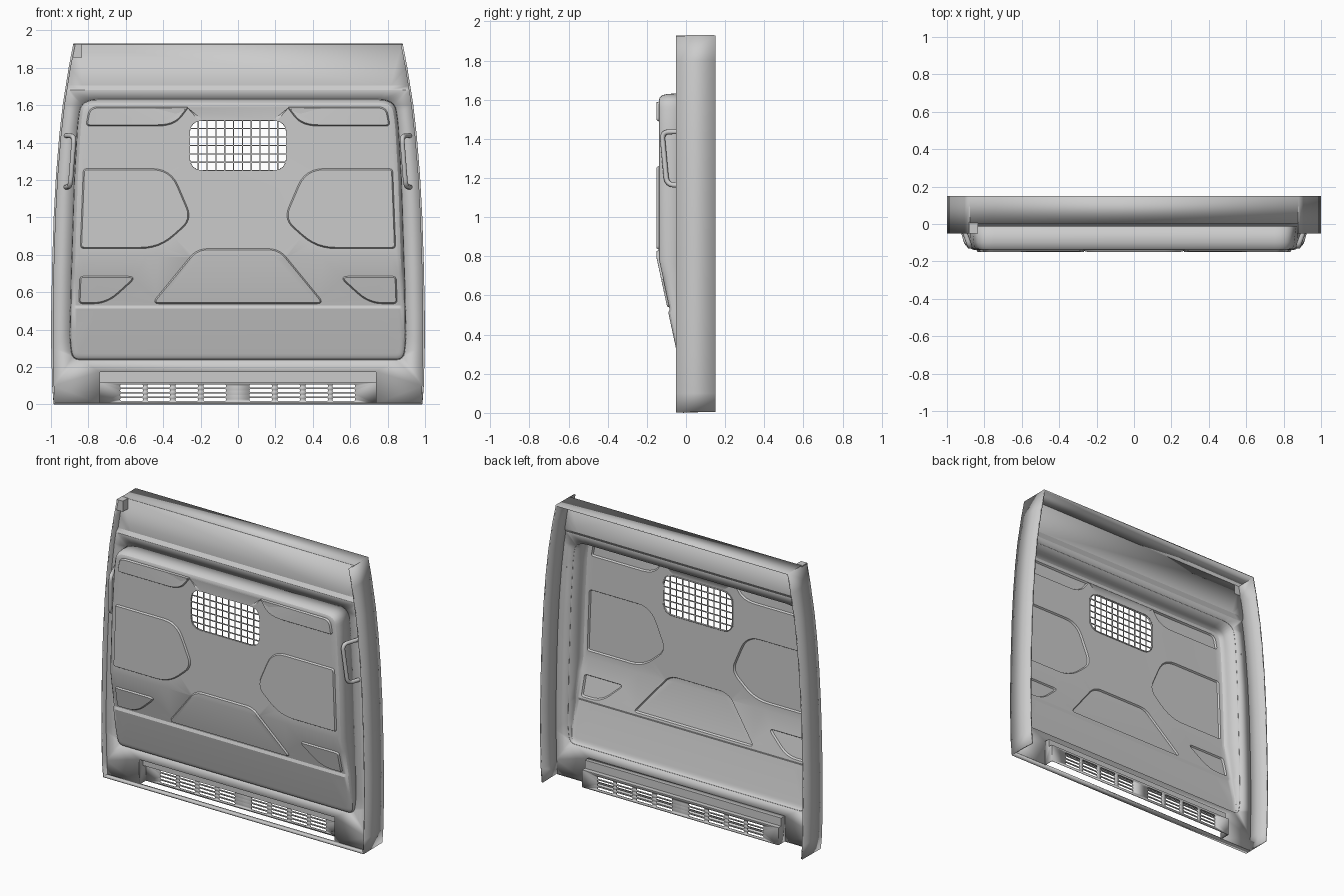
import bpy, bmesh, math
from mathutils import Vector

if "Cube" in bpy.data.objects:
    bpy.data.objects.remove(bpy.data.objects["Cube"])

BASE = -0.01          # y of the flat main sheet
clamp = lambda v: max(0.0, min(1.0, v))


def finish(name, bm, thick=0.006):
    bmesh.ops.remove_doubles(bm, verts=bm.verts, dist=0.0002)
    bmesh.ops.recalc_face_normals(bm, faces=bm.faces)
    me = bpy.data.meshes.new(name)
    bm.to_mesh(me)
    bm.free()
    ob = bpy.data.objects.new(name, me)
    bpy.context.collection.objects.link(ob)
    if thick:
        m = ob.modifiers.new("thickness", 'SOLIDIFY')
        m.thickness, m.offset = thick, 0
    bpy.ops.object.select_all(action='DESELECT')
    ob.select_set(True)
    bpy.context.view_layer.objects.active = ob
    bpy.ops.object.shade_smooth_by_angle(angle=math.radians(28))
    return ob


def rounded(pts, radii, closed=True, n=6):
    """Round the corners of a path (2D or 3D)."""
    pts = [Vector(p) for p in pts]
    if not isinstance(radii, (list, tuple)):
        radii = [radii] * len(pts)
    out = []
    for i, (p, r) in enumerate(zip(pts, radii)):
        if r == 0 or (not closed and i in (0, len(pts) - 1)):
            out.append(p)
            continue
        a, b = pts[i - 1] - p, pts[(i + 1) % len(pts)] - p
        s = p + a.normalized() * min(r, a.length * .49)
        e = p + b.normalized() * min(r, b.length * .49)
        for k in range(n + 1):
            t = k / n
            out.append(s * (1 - t) ** 2 + p * 2 * t * (1 - t) + e * t * t)
    return out


def inset(loop, d):
    n = len(loop)
    area = sum(loop[i - 1].x * loop[i].y - loop[i].x * loop[i - 1].y for i in range(n))
    s = 1 if area > 0 else -1
    out = []
    for i, p in enumerate(loop):
        a = (p - loop[i - 1]).normalized()
        b = (loop[(i + 1) % n] - p).normalized()
        na, nb = Vector((-a.y, a.x)) * s, Vector((-b.y, b.x)) * s
        m = (na + nb).normalized()
        out.append(p + m * d / max(.5, m.dot(na)))
    return out


def fill(bm, loops, y):
    """Flat XZ sheet; the first loop is the outline, the others are holes."""
    edges = []
    for lp in loops:
        vs = [bm.verts.new((p.x, y, p.y)) for p in lp]
        edges += [bm.edges.new((vs[i - 1], vs[i])) for i in range(len(vs))]
    bmesh.ops.triangle_fill(bm, use_beauty=True, edges=edges, normal=(0, -1, 0))


def wall(bm, l1, y1, l2, y2):
    a = [bm.verts.new((p.x, y1, p.y)) for p in l1]
    b = [bm.verts.new((p.x, y2, p.y)) for p in l2]
    for i in range(len(a)):
        bm.faces.new((a[i - 1], a[i], b[i], b[i - 1]))


def cut_z(bm, *heights):
    for z in heights:
        bmesh.ops.bisect_plane(bm, geom=bm.verts[:] + bm.edges[:] + bm.faces[:],
                               plane_co=(0, 0, z), plane_no=(0, 0, 1))


def quad(bm, *cos):
    bm.faces.new([bm.verts.new(c) for c in cos])


def box(bm, lo, hi):
    vs = bmesh.ops.create_cube(bm, size=1)['verts']
    for v in vs:
        v.co = [(l + h) / 2 + c * (h - l) for l, h, c in zip(lo, hi, v.co)]


def mirror(loop):
    return [Vector((-p.x, p.y)) for p in loop]


def rect(x0, x1, z0, z1, r, n=6):
    return rounded([(x0, z0), (x1, z0), (x1, z1), (x0, z1)], r, n=n)


# Outer side curve (x, z) and the raised centre outline
side = [(.981, .006), (.988, .1), (.993, .3), (.993, .5), (.988, .75), (.98, 1.0), (.968, 1.22),
        (.951, 1.43), (.932, 1.6), (.916, 1.7), (.9, 1.8), (.876, 1.925)]
half = [(.885, .24), (.9, .34), (.893, .7), (.877, 1.2), (.86, 1.5), (.84, 1.632)]
bulge = rounded(half + [(-x, z) for x, z in half[::-1]],
                [.04, .06, 0, 0, .05, .09, .09, .05, 0, 0, .06, .04])

# Side, top and bottom flange
bm = bmesh.new()
for s in (1, -1):
    for (x0, z0), (x1, z1) in zip(side, side[1:]):
        quad(bm, (s * x0, -.05, z0), (s * x1, -.05, z1), (s * x1, .15, z1), (s * x0, .15, z0))
xt, zt = side[-1]
quad(bm, (-xt, .005, zt), (xt, .005, zt), (xt, .15, zt), (-xt, .15, zt))
xb, zb = side[0]
quad(bm, (-xb, -.05, zb), (xb, -.05, zb), (xb, BASE, zb), (-xb, BASE, zb))
finish("outer_flange", bm, .011)

# Main sheet with vent notch, bulge opening and a step near the top
edge = [Vector(p) for p in side]
notch = [Vector(p) for p in ((-.74, .006), (-.74, .175), (.74, .175), (.74, .006))]
bm = bmesh.new()
fill(bm, [edge + mirror(edge)[::-1] + notch, bulge], 0)
cut_z(bm, 1.68, 1.705)
for v in bm.verts:
    v.co.y = BASE + .017 * clamp((v.co.z - 1.68) / .025)
finish("main_sheet", bm)

# Raised centre panel: y first holds 0..1 depth (above 1 = embossing)
pads = []
for pts, r in (
        ([(.265, 1.59), (.34, 1.49), (.812, 1.49), (.797, 1.57), (.77, 1.59)], [.01, .09, .02, .02, .02]),
        ([(.826, 1.26), (.36, 1.26), (.245, .99), (.42, .835), (.842, .835)], [.02, .1, .07, .1, .02]),
        ([(.845, .685), (.54, .685), (.70, .54), (.85, .54)], [.02, .05, .08, .02])):
    p = rounded(pts, r)
    pads += [p, mirror(p)]
pads.append(rounded([(-.22, .832), (.22, .832), (.46, .54), (-.46, .54)], [.06, .06, .04, .04]))
window = rect(-.26, .26, 1.25, 1.52, .075)
bm = bmesh.new()
rings = [(0, 0), (.006, .7), (.012, .87), (.022, .965), (.034, 1)]
for (d0, u0), (d1, u1) in zip(rings, rings[1:]):
    wall(bm, inset(bulge, d0) if d0 else bulge, u0, inset(bulge, d1), u1)
fill(bm, [inset(bulge, .034), window] + pads, 1)
for p in pads:
    wall(bm, p, 1, inset(p, .007), 1.011)
    fill(bm, [inset(p, .007)], 1.011)
wall(bm, window, 1, window, .93)
cut_z(bm, .79, .53, .512)
for v in bm.verts:
    u, z = v.co.y, v.co.z
    front = -.136 + .118 * clamp((.79 - z) / .55) - .011 * clamp((.53 - z) / .018)
    v.co.y = BASE + min(u, 1) * (front - BASE) - max(u - 1, 0)
finish("raised_centre_panel", bm)

# Window wire mesh
bm = bmesh.new()
for i in range(1, 11):
    x = -.26 + i * .52 / 11
    box(bm, (x - .003, -.137, 1.25), (x + .003, -.131, 1.52))
for i in range(1, 6):
    z = 1.25 + i * .27 / 6
    box(bm, (-.26, -.137, z - .003), (.26, -.131, z + .003))
finish("window_mesh", bm, 0)

# Vent recess: stepped shelf, end walls and slotted wall
bm = bmesh.new()
prof = [(BASE, .175), (.03, .175), (.03, .12), (.06, .12)]
for (y0, z0), (y1, z1) in zip(prof, prof[1:]):
    quad(bm, (-.74, y0, z0), (.74, y0, z0), (.74, y1, z1), (-.74, y1, z1))
for s in (.74, -.74):
    quad(bm, *[(s, y, z) for y, z in prof + [(.06, .003), (BASE, .003)]])
slots = []
for x0 in (-.63, -.485, -.335, -.185, .06, .21, .36, .505):
    for k in range(4):
        z0 = .019 + k * .024
        slots.append(rect(x0, x0 + .122, z0, z0 + .016, .008, 3))
fill(bm, [rect(-.74, .74, .003, .12, 0)] + slots, .06)
finish("vent_recess", bm)

# Corner pocket at the upper left
bm = bmesh.new()
box(bm, (-.882, -.05, 1.855), (-.835, .01, 1.928))
finish("corner_pocket", bm, 0)

# Grab handles
for s, name in ((1, "grab_handle_right"), (-1, "grab_handle_left")):
    path = rounded([(s * .918, BASE, 1.437), (s * .876, -.123, 1.435),
                    (s * .897, -.098, 1.165), (s * .92, BASE, 1.162)], .04, closed=False)
    cu = bpy.data.curves.new(name, 'CURVE')
    cu.dimensions = '3D'
    cu.bevel_depth, cu.bevel_resolution, cu.use_fill_caps = .013, 3, True
    sp = cu.splines.new('POLY')
    sp.points.add(len(path) - 1)
    for pt, co in zip(sp.points, path):
        pt.co = (*co, 1)
    bpy.context.collection.objects.link(bpy.data.objects.new(name, cu))
